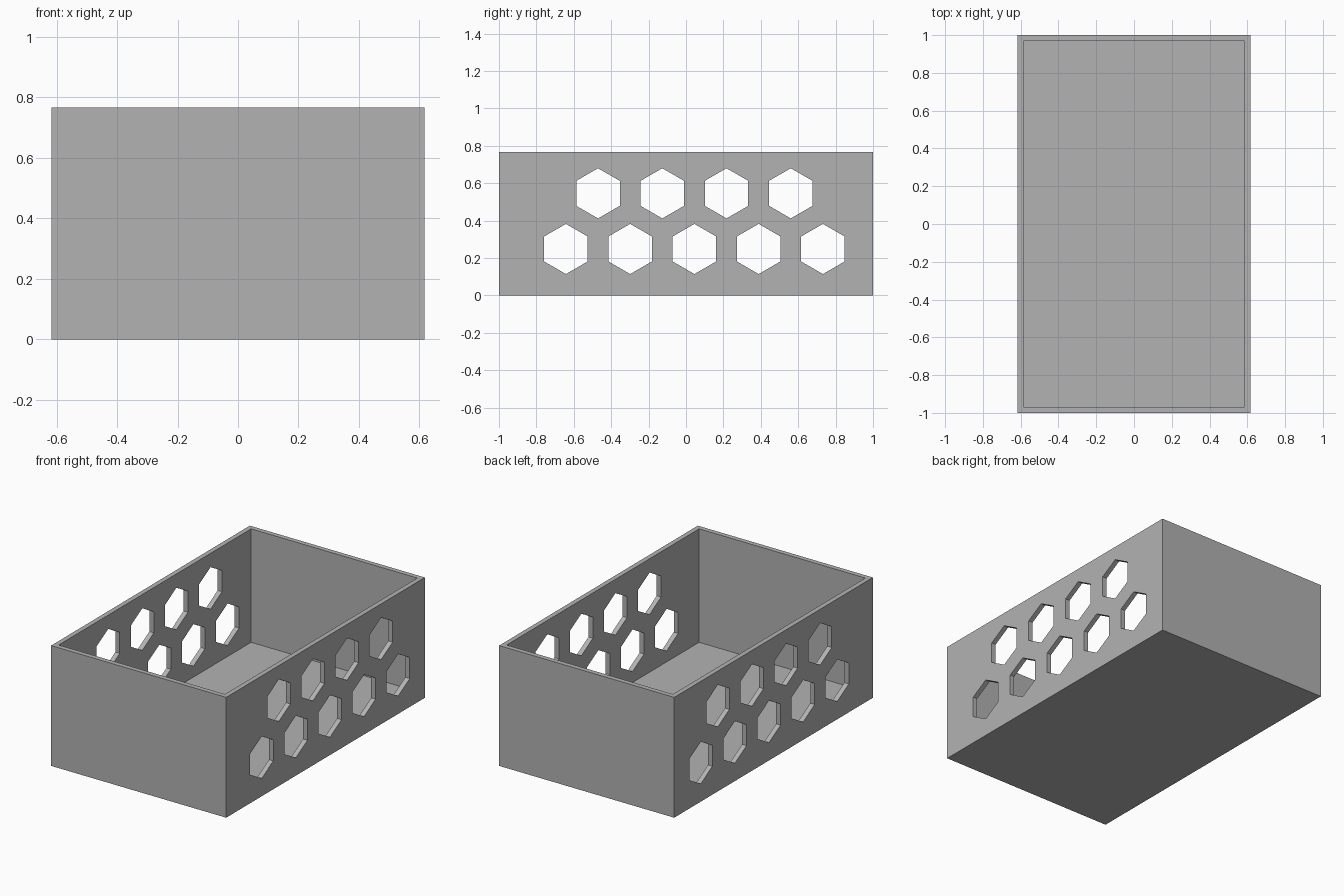
import bpy
import bmesh
from math import radians, sqrt
from mathutils import Matrix, Vector

WIDTH, LENGTH, HEIGHT, WALL = 1.234, 2.0, 0.767, 0.044
HEX_RADIUS, PITCH = 0.134, 0.3435

if "Cube" in bpy.data.objects:
    bpy.data.objects.remove(bpy.data.objects["Cube"], do_unlink=True)

grey = bpy.data.materials.new("plain_grey")
grey.use_nodes = True
colour = (0.448, 0.448, 0.448, 1)
grey.diffuse_color = colour
grey.node_tree.nodes["Principled BSDF"].inputs["Base Color"].default_value = colour


def make_object(name, bm):
    mesh = bpy.data.meshes.new(name)
    bm.to_mesh(mesh)
    bm.free()
    mesh.materials.append(grey)
    obj = bpy.data.objects.new(name, mesh)
    bpy.context.collection.objects.link(obj)
    return obj


# Open box: inset the top face and push it down to the floor
bm = bmesh.new()
bmesh.ops.create_cube(bm, size=1)
bmesh.ops.scale(bm, vec=(WIDTH, LENGTH, HEIGHT), verts=bm.verts)
bmesh.ops.translate(bm, vec=(0, 0, HEIGHT / 2), verts=bm.verts)
top = max(bm.faces, key=lambda f: f.calc_center_median().z)
bmesh.ops.inset_region(bm, faces=[top], thickness=WALL)
inner = bmesh.ops.extrude_face_region(bm, geom=[top])["geom"]
floor_verts = [v for v in inner if isinstance(v, bmesh.types.BMVert)]
bmesh.ops.translate(bm, vec=(0, 0, WALL - HEIGHT), verts=floor_verts)
if top.is_valid:
    bmesh.ops.delete(bm, geom=[top], context="FACES_ONLY")
bmesh.ops.recalc_face_normals(bm, faces=bm.faces)
box = make_object("storage_box", bm)

# Hexagonal prisms running across both long walls, in two staggered rows
bm = bmesh.new()
turn = Matrix.Rotation(radians(90), 4, "Y")
for count, start, z in ((5, -0.642, 0.248),
                        (4, -0.642 + PITCH / 2, 0.248 + PITCH * sqrt(3) / 2)):
    for i in range(count):
        place = Matrix.Translation(Vector((0, start + i * PITCH, z)))
        # Spin so that one corner points straight up
        prism = bmesh.ops.create_cone(bm, cap_ends=True, segments=6, depth=WIDTH * 2,
                                      radius1=HEX_RADIUS, radius2=HEX_RADIUS)["verts"]
        peak = max(prism, key=lambda v: v.co.x).co.x
        spin = Matrix.Rotation(radians(0 if peak > HEX_RADIUS * 0.95 else 30), 4, "Z")
        bmesh.ops.transform(bm, matrix=place @ turn @ spin, verts=prism)
cutter = make_object("hexagon_cutter", bm)
cutter.hide_render = True

# Cut the holes, then drop the cutter
cut = box.modifiers.new("hexagon_holes", "BOOLEAN")
cut.operation = "DIFFERENCE"
cut.solver = "EXACT"
cut.object = cutter
bpy.context.view_layer.objects.active = box
box.select_set(True)
bpy.ops.object.modifier_apply(modifier=cut.name)
bpy.data.objects.remove(cutter, do_unlink=True)
